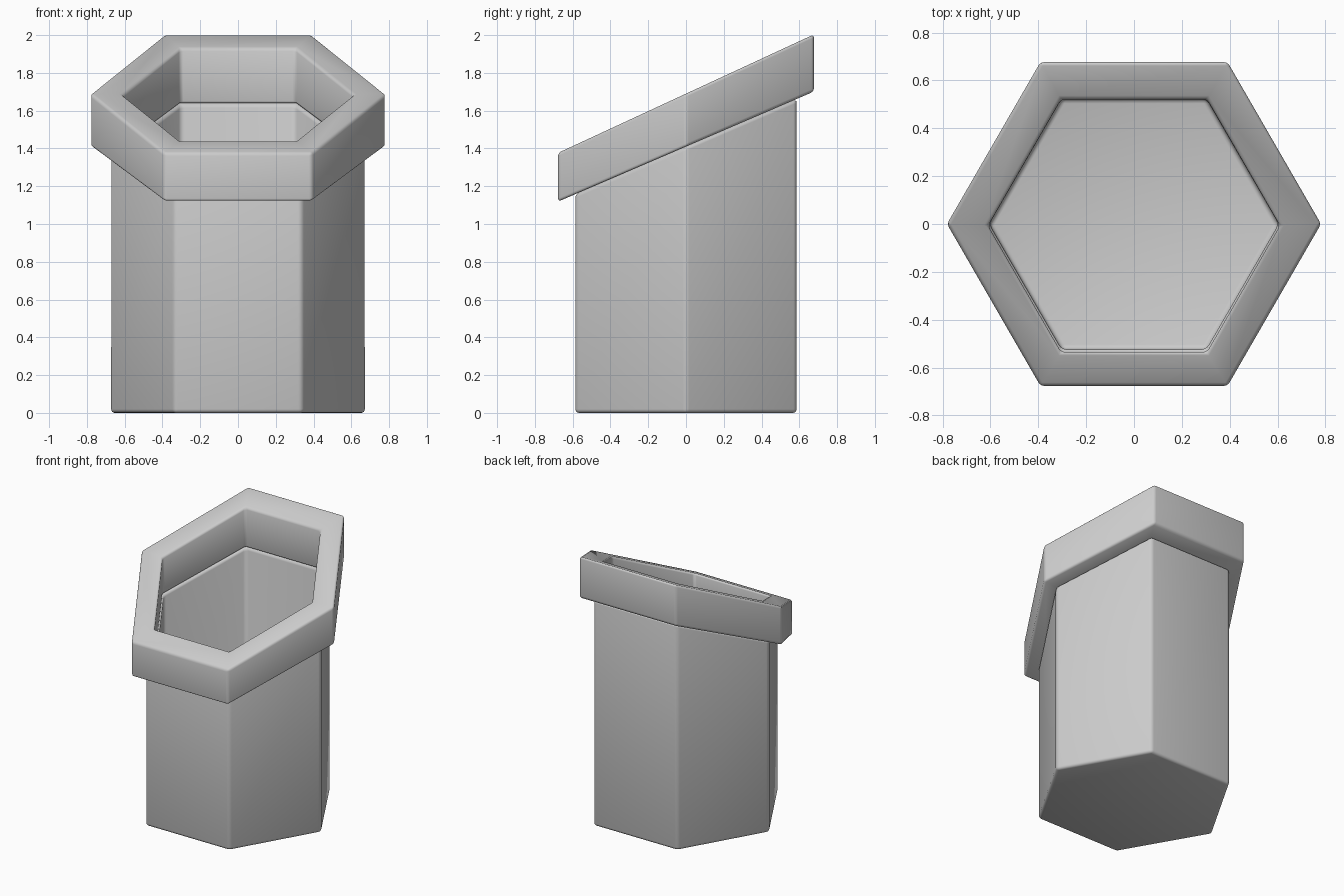
import bpy
import bmesh
from math import cos, sin, pi

cube = bpy.data.objects.get("Cube")
if cube:
    bpy.data.objects.remove(cube, do_unlink=True)

grey = bpy.data.materials.new("plain grey")
grey.use_nodes = True
grey.diffuse_color = (0.6, 0.6, 0.6, 1)
grey.node_tree.nodes["Principled BSDF"].inputs["Base Color"].default_value = (0.6, 0.6, 0.6, 1)


def hex_ring(bm, radius, height, slope=0.0, shift=0.0):
    """Hexagonal loop with corners on the x axis, lying on a plane tilted in y."""
    ring = []
    for i in range(6):
        x, y = radius * cos(i * pi / 3), radius * sin(i * pi / 3) + shift
        ring.append(bm.verts.new((x, y, height + slope * y)))
    return ring


def hex_shell(name, rings, closed, bevel):
    """Skin hexagonal rings; join last to first if closed, else cap both ends."""
    bm = bmesh.new()
    loops = [hex_ring(bm, *r) for r in rings]
    pairs = list(zip(loops, loops[1:]))
    if closed:
        pairs.append((loops[-1], loops[0]))
    else:
        bm.faces.new(loops[0])
        bm.faces.new(loops[-1])
    for a, b in pairs:
        for i in range(6):
            j = (i + 1) % 6
            bm.faces.new((a[i], a[j], b[j], b[i]))
    bmesh.ops.recalc_face_normals(bm, faces=bm.faces)
    mesh = bpy.data.meshes.new(name)
    bm.to_mesh(mesh)
    bm.free()
    mesh.materials.append(grey)
    mesh.shade_smooth()
    obj = bpy.data.objects.new(name, mesh)
    bpy.context.collection.objects.link(obj)
    mod = obj.modifiers.new("rounded edges", "BEVEL")
    mod.width = bevel
    mod.segments = 3
    mod.limit_method = "ANGLE"
    return obj


UNDER = (1.41, 0.43)    # height and slope of the joint
TOP = (1.69, 0.463)     # height and slope of the upper face

# Hollow body with a slanted mouth
hex_shell("body", [(0.677, 0), (0.677, *UNDER), (0.605, *UNDER), (0.605, 0.08)],
          closed=False, bevel=0.02)

# Wider slanted collar around the mouth
hex_shell("collar", [(0.782, *UNDER), (0.782, *TOP),
                     (0.61, *TOP, -0.007), (0.61, *UNDER, -0.007)],
          closed=True, bevel=0.016)
